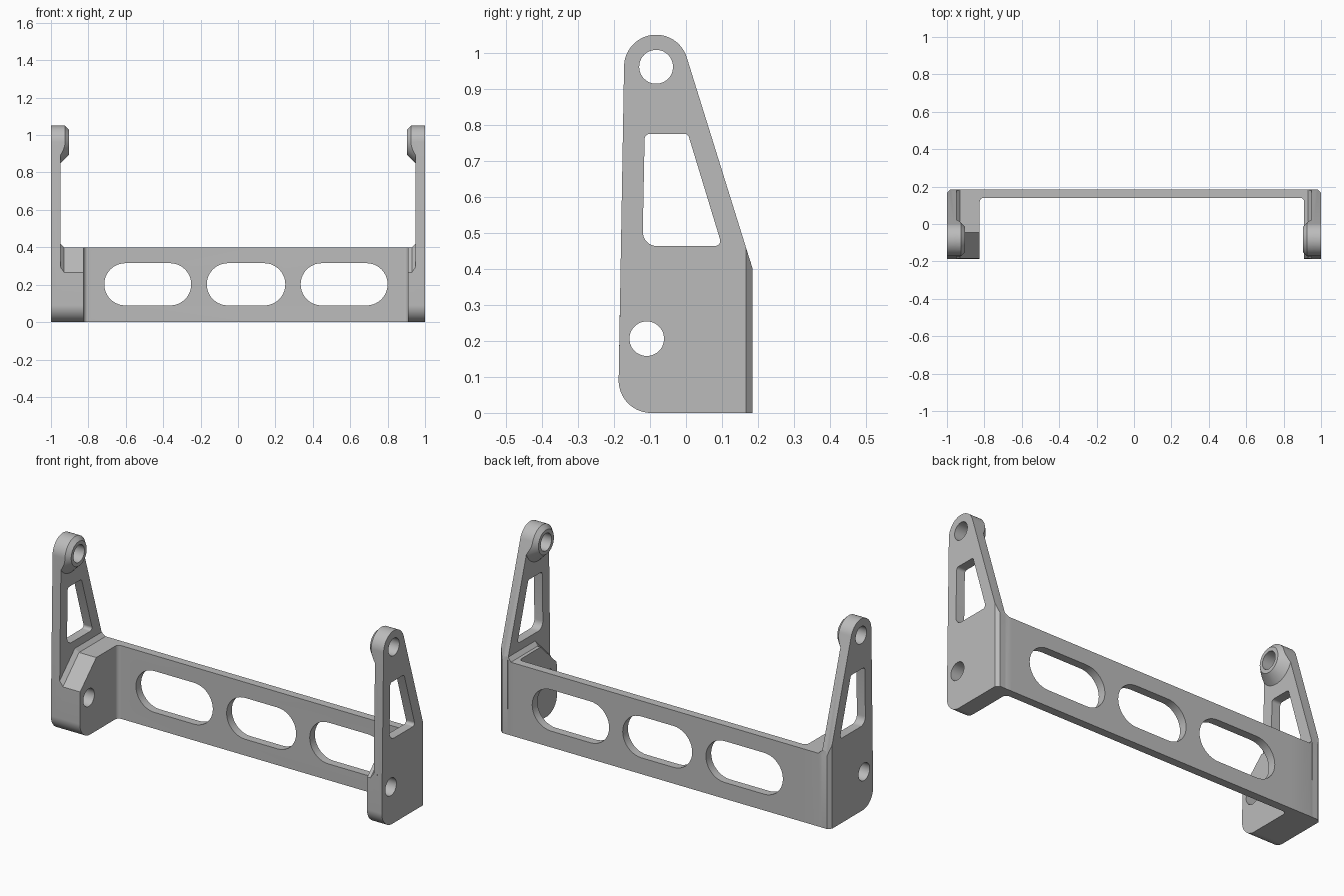
import bpy, bmesh
from math import cos, sin, radians

if "Cube" in bpy.data.objects:
    bpy.data.objects.remove(bpy.data.objects["Cube"])

metal = bpy.data.materials.new("grey_metal")
metal.use_nodes = True
GREY = (0.5, 0.5, 0.5, 1)
metal.diffuse_color = GREY
metal.node_tree.nodes["Principled BSDF"].inputs["Base Color"].default_value = GREY


def arc(u, v, r, a, b, n=20):
    steps = [radians(a + (b - a) * i / n) for i in range(n + 1)]
    return [(u + r * cos(t), v + r * sin(t)) for t in steps]


def loft(name, axis, sections):
    """Solid through (position, 2D points) sections along one axis."""
    bm = bmesh.new()
    rings = []
    for t, pts in sections:
        ring = []
        for p in pts:
            co = list(p)
            co.insert(axis, t)
            ring.append(bm.verts.new(co))
        rings.append(ring)
    n = len(rings[0])
    for a, b in zip(rings, rings[1:]):
        for i in range(n):
            j = (i + 1) % n
            bm.faces.new((a[i], a[j], b[j], b[i]))
    bm.faces.new(rings[0])
    bm.faces.new(rings[-1])
    bmesh.ops.recalc_face_normals(bm, faces=bm.faces)
    mesh = bpy.data.meshes.new(name)
    bm.to_mesh(mesh)
    bm.free()
    mesh.materials.append(metal)
    obj = bpy.data.objects.new(name, mesh)
    bpy.context.collection.objects.link(obj)
    return obj


def select(obj):
    bpy.ops.object.select_all(action="DESELECT")
    obj.select_set(True)
    bpy.context.view_layer.objects.active = obj


def combine(obj, other, operation):
    mod = obj.modifiers.new("combine", "BOOLEAN")
    mod.operation, mod.solver, mod.object = operation, "EXACT", other
    select(obj)
    bpy.ops.object.modifier_apply(modifier=mod.name)
    bpy.data.objects.remove(other)


def smooth(obj):
    select(obj)
    bpy.ops.object.shade_smooth_by_angle(angle=radians(25))


# Side profiles (y, z)
BACK, TOP = 0.185, 0.4
PIVOT = (-0.083, 0.961)
toe = arc(-0.097, 0.09, 0.09, 180, 270)
outline = [(BACK, 0), (BACK, TOP)] + arc(*PIVOT, 0.089, 17.5, 179, 32) + toe
block = [(BACK, 0), (BACK, TOP), (-0.045, TOP), (-0.184, 0.265)] + toe
block_raised = [(BACK, 0), (0.179, TOP + 0.02), (-0.053, TOP + 0.02), (-0.1836, 0.293)] + toe
window = (arc(-0.08, 0.503, 0.04, 180, 270, 8) + arc(0.08, 0.478, 0.015, 270, 377, 8)
          + arc(-0.005, 0.761, 0.014, 17, 90, 6) + arc(-0.1, 0.76, 0.015, 90, 180, 6))


def make_arm(name, side, inner):
    face = 0.949
    arm = loft(name, 0, [(side * face, outline), (side, outline)])
    # Foot block with a small fillet strip against the plate
    foot = loft("foot", 0, [(side * inner, block), (side * (face - 0.02), block),
                            (side * face, block_raised), (side * 0.97, block_raised)])
    combine(arm, foot, "UNION")
    # Tapered pivot boss trimmed to the arm outline
    boss = loft("boss", 0, [(side * 0.903, outline), (side * 0.97, outline)])
    cone = loft("cone", 0, [(side * x, arc(*PIVOT, r, 0, 352.5, 47))
                            for x, r in ((0.903, 0.067), (0.949, 0.113), (0.96, 0.113))])
    combine(boss, cone, "INTERSECT")
    combine(arm, boss, "UNION")
    # Pivot hole, mounting hole, window and chamfered back corner
    for shape in (arc(*PIVOT, 0.047, 0, 352.5, 47),
                  arc(-0.109, 0.206, 0.048, 0, 352.5, 47), window):
        combine(arm, loft("cutter", 0, [(side * 0.7, shape), (side * 1.1, shape)]), "DIFFERENCE")
    corner = [(side * x, y) for x, y in ((1.02, 0.147), (1.02, 0.205), (0.962, 0.205))]
    combine(arm, loft("cutter", 2, [(-0.1, corner), (1.2, corner)]), "DIFFERENCE")
    smooth(arm)


LEFT_IN, RIGHT_IN = 0.91, 0.825
make_arm("left_arm", 1, LEFT_IN)
make_arm("right_arm", -1, RIGHT_IN)

# Back wall with filleted inner corners and three long slots
FRONT, R = 0.14, 0.022
plan = ([(-RIGHT_IN, BACK)] + arc(-RIGHT_IN + R, FRONT - R, R, 180, 90, 8)
        + arc(LEFT_IN - R, FRONT - R, R, 90, 0, 8) + [(LEFT_IN, BACK)])
wall = loft("back_wall", 2, [(0, plan), (TOP, plan)])
for x0, x1 in ((-0.715, -0.25), (-0.167, 0.253), (0.335, 0.8)):
    r = 0.113
    slot = arc(x0 + r, 0.202, r, 90, 270) + arc(x1 - r, 0.202, r, -90, 90)
    combine(wall, loft("cutter", 1, [(0, slot), (0.3, slot)]), "DIFFERENCE")
smooth(wall)
